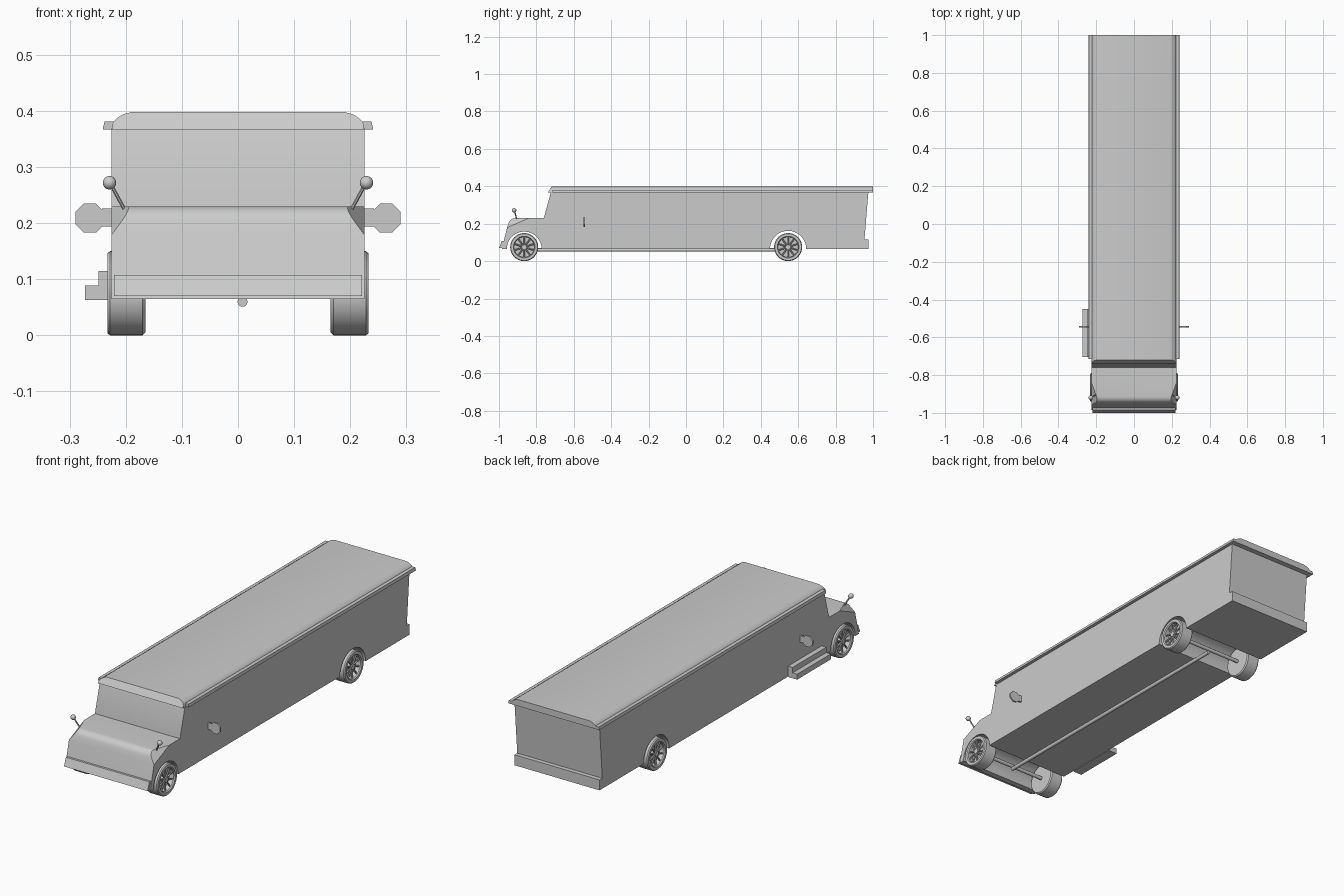
import bpy, bmesh, math
from mathutils import Vector

if "Cube" in bpy.data.objects:
    bpy.data.objects.remove(bpy.data.objects["Cube"])

grey = bpy.data.materials.new("plain grey")
grey.use_nodes = True
grey.diffuse_color = (0.6, 0.6, 0.6, 1)
grey.node_tree.nodes["Principled BSDF"].inputs["Base Color"].default_value = (0.6, 0.6, 0.6, 1)


def finish(bm, name, smooth=True):
    bmesh.ops.remove_doubles(bm, verts=bm.verts, dist=1e-5)
    bmesh.ops.recalc_face_normals(bm, faces=bm.faces)
    mesh = bpy.data.meshes.new(name)
    bm.to_mesh(mesh)
    bm.free()
    mesh.materials.append(grey)
    ob = bpy.data.objects.new(name, mesh)
    bpy.context.collection.objects.link(ob)
    if smooth:
        bpy.ops.object.select_all(action="DESELECT")
        ob.select_set(True)
        bpy.context.view_layer.objects.active = ob
        bpy.ops.object.shade_smooth_by_angle(angle=math.radians(35))
    return ob


def prism(points, axis, lo, hi):
    """Extrude a closed outline along x (points are y, z) or y (points are x, z)."""
    bm = bmesh.new()
    place = (lambda a, b: (lo, a, b)) if axis == "x" else (lambda a, b: (a, lo, b))
    face = bm.faces.new([bm.verts.new(place(a, b)) for a, b in points])
    new = bmesh.ops.extrude_face_region(bm, geom=[face])["geom"]
    step = (hi - lo, 0, 0) if axis == "x" else (0, hi - lo, 0)
    bmesh.ops.translate(bm, vec=step, verts=[v for v in new if isinstance(v, bmesh.types.BMVert)])
    return bm


def rect(a0, a1, b0, b1):
    return [(a0, b0), (a1, b0), (a1, b1), (a0, b1)]


def arc(ca, cb, r, start, end, n):
    angles = [math.radians(start + (end - start) * i / n) for i in range(n + 1)]
    return [(ca + r * math.cos(t), cb + r * math.sin(t)) for t in angles]


def rod(name, start, end, radius, sides=12):
    a, b = Vector(start), Vector(end)
    bm = bmesh.new()
    bmesh.ops.create_cone(bm, cap_ends=True, segments=sides, radius1=radius,
                          radius2=radius, depth=(b - a).length)
    turn = (b - a).to_track_quat("Z", "Y").to_matrix()
    bmesh.ops.rotate(bm, matrix=turn, verts=bm.verts)
    bmesh.ops.translate(bm, vec=(a + b) / 2, verts=bm.verts)
    return finish(bm, name)


HALF = 0.225     # half body width
FLOOR = 0.065    # underside height
FRONT, REAR = -0.865, 0.546   # axle positions
AXLE_Z = 0.075

# Hood with the front wheel arch and clipped corners
hood = [(-0.985, FLOOR), (-0.955, 0.185)] + arc(-0.913, 0.193, 0.037, 165, 90, 6)
hood += [(-0.76, 0.23), (-0.76, FLOOR)] + arc(FRONT, FLOOR, 0.093, 0, 180, 18)
bm = prism(hood, "x", -HALF, HALF)
for s in (1, -1):
    cut = bmesh.ops.bisect_plane(bm, geom=bm.verts[:] + bm.edges[:] + bm.faces[:],
                                 plane_co=(s * HALF, -0.955, 0.18),
                                 plane_no=(s, -0.37, 0.85), clear_outer=True)
    rim = [e for e in cut["geom_cut"] if isinstance(e, bmesh.types.BMEdge)]
    bmesh.ops.holes_fill(bm, edges=rim, sides=0)
finish(bm, "hood")

# Main cabin with the rear wheel arch
cabin = [(-0.76, FLOOR), (-0.76, 0.23), (-0.722, 0.37), (0.975, 0.37), (0.95, FLOOR)]
cabin += arc(REAR, FLOOR, 0.097, 0, 180, 18)
finish(prism(cabin, "x", -HALF, HALF), "cabin")

# Roof with rounded shoulders and a raked front edge
side = [(HALF, 0.367), (0.223, 0.379), (0.216, 0.387), (0.205, 0.394), (0.19, 0.398)]
bm = prism(side + [(-x, z) for x, z in reversed(side)], "y", -0.738, 1.0)
for v in bm.verts:
    if v.co.y < 0:
        v.co.y += (v.co.z - 0.367) * 0.6
finish(bm, "roof")

# Bumpers
finish(prism([(-1.0, 0.07), (-0.96, 0.07), (-0.96, 0.108), (-0.985, 0.108)],
             "x", -0.221, 0.221), "front_bumper", False)
finish(prism(rect(0.945, 0.975, FLOOR, 0.115), "x", -HALF, HALF), "rear_bumper", False)

# Entry steps on the right side
steps = [(-HALF, 0.063), (-0.273, 0.063), (-0.273, 0.089), (-0.249, 0.089),
         (-0.249, 0.115), (-HALF, 0.115)]
finish(prism(steps, "y", -0.705, -0.45), "entry_steps", False)

# Underside shafts
rod("drive_shaft", (0.008, FRONT, 0.06), (0.008, REAR, 0.06), 0.009)
for label, y in (("front", FRONT), ("rear", REAR)):
    rod(label + "_axle", (-0.18, y, AXLE_Z), (0.18, y, AXLE_Z), 0.009)


def wheel(name, s, y):
    # Tyre and recessed dish, as one turned outline of radius and offset
    outline = [(0, 0.165), (0.07, 0.165), (0.075, 0.17), (0.075, 0.228), (0.071, 0.233),
               (0.058, 0.233), (0.054, 0.228), (0.054, 0.205), (0, 0.205)]
    bm = bmesh.new()
    vs = [bm.verts.new((s * x, y, AXLE_Z + r)) for r, x in outline]
    es = [bm.edges.new(pair) for pair in zip(vs, vs[1:])]
    bmesh.ops.spin(bm, geom=vs + es, cent=(0, y, AXLE_Z), axis=(1, 0, 0),
                   angle=math.tau, steps=40, use_merge=True)
    finish(bm, name + "_tyre")
    rod(name + "_hub", (s * 0.2, y, AXLE_Z), (s * 0.228, y, AXLE_Z), 0.013, 16)
    for i in range(10):
        t = math.tau * i / 10
        d = Vector((0, math.sin(t), math.cos(t)))
        c = Vector((s * 0.221, y, AXLE_Z))
        rod(name + "_spoke", c + d * 0.008, c + d * 0.056, 0.004, 6)


for s, hand in ((1, "left"), (-1, "right")):
    wheel("front_" + hand, s, FRONT)
    wheel("rear_" + hand, s, REAR)

    # Rain gutter along the roof edge
    gutter = [(s * 0.22, 0.367), (s * 0.241, 0.367), (s * 0.238, 0.381), (s * 0.22, 0.381)]
    finish(prism(gutter, "y", -0.715, 1.0), hand + "_gutter", False)

    # Fender mirror on a slanted stalk
    rod(hand + "_mirror_stalk", (s * 0.202, -0.905, 0.224), (s * 0.226, -0.917, 0.268), 0.0035, 8)
    bm = bmesh.new()
    bmesh.ops.create_uvsphere(bm, u_segments=16, v_segments=10, radius=0.012)
    bmesh.ops.translate(bm, vec=(s * 0.229, -0.919, 0.272), verts=bm.verts)
    finish(bm, hand + "_mirror")

    # Octagonal side sign on a bracket
    finish(prism(rect(s * 0.22, s * 0.242, 0.194, 0.226), "y", -0.549, -0.541),
           hand + "_sign_bracket", False)
    octagon = arc(s * 0.264, 0.209, 0.028, 22.5, 337.5, 7)
    finish(prism(octagon, "y", -0.549, -0.541), hand + "_sign", False)
